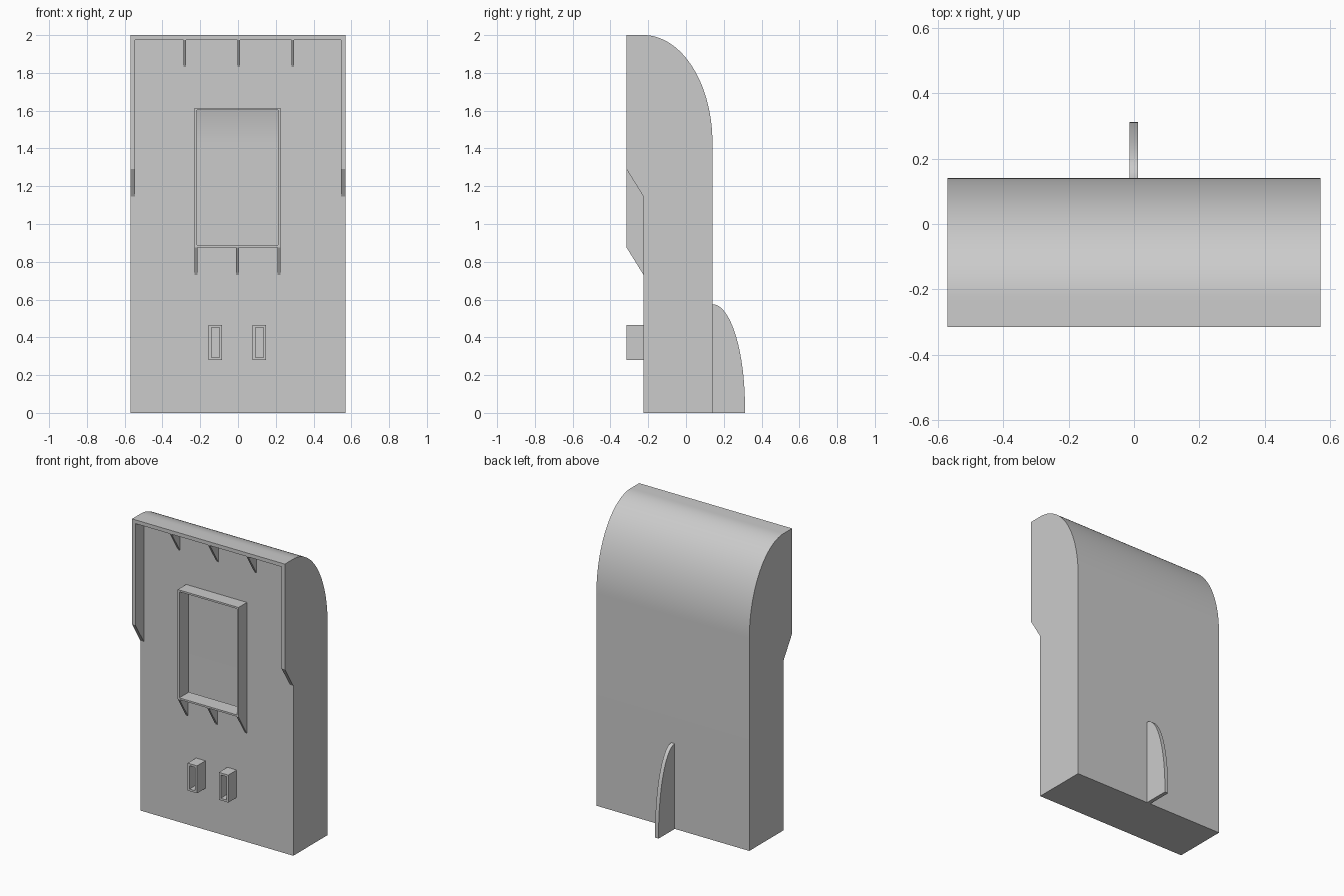
import bpy, bmesh, math

if "Cube" in bpy.data.objects:
    bpy.data.objects.remove(bpy.data.objects["Cube"], do_unlink=True)

# Single grey plastic
grey = bpy.data.materials.new("grey plastic")
grey.use_nodes = True
COLOUR = (0.6, 0.6, 0.6, 1)
grey.diffuse_color = COLOUR
grey.node_tree.nodes["Principled BSDF"].inputs["Base Color"].default_value = COLOUR

FRONT, PLATE, BACK = -0.315, -0.225, 0.14   # depth planes
WIDE, TOP, WALL = 0.57, 2.0, 0.012


def extrude(name, profile, x0, x1):
    """Extrude a (y, z) profile along x."""
    bm = bmesh.new()
    face = bm.faces.new([bm.verts.new((x0, y, z)) for y, z in profile])
    out = bmesh.ops.extrude_face_region(bm, geom=[face])
    verts = [v for v in out["geom"] if isinstance(v, bmesh.types.BMVert)]
    bmesh.ops.translate(bm, verts=verts, vec=(x1 - x0, 0, 0))
    bmesh.ops.recalc_face_normals(bm, faces=bm.faces)
    mesh = bpy.data.meshes.new(name)
    bm.to_mesh(mesh)
    bm.free()
    mesh.materials.append(grey)
    obj = bpy.data.objects.new(name, mesh)
    bpy.context.collection.objects.link(obj)
    return obj


def box(name, x0, x1, y0, y1, z0, z1):
    return extrude(name, [(y0, z0), (y1, z0), (y1, z1), (y0, z1)], x0, x1)


def activate(obj):
    bpy.ops.object.select_all(action="DESELECT")
    obj.select_set(True)
    bpy.context.view_layer.objects.active = obj


def cut(obj, cutter):
    """Subtract the cutter from the object, then discard it."""
    activate(obj)
    mod = obj.modifiers.new("cut", "BOOLEAN")
    mod.operation, mod.solver, mod.object = "DIFFERENCE", "EXACT", cutter
    bpy.ops.object.modifier_apply(modifier=mod.name)
    bpy.data.objects.remove(cutter, do_unlink=True)


def smooth(obj):
    activate(obj)
    bpy.ops.object.shade_smooth_by_angle(angle=math.radians(25))


def arc(cy, cz, ry, rz, steps=32):
    """Quarter ellipse from the back up to the top."""
    angles = [i / steps * math.pi / 2 for i in range(steps + 1)]
    return [(cy + ry * math.cos(a), cz + rz * math.sin(a)) for a in angles]


def tube(name, x0, x1, z0, z1, wall):
    """Open rectangular surround standing out from the front plate."""
    obj = box(name, x0, x1, FRONT, PLATE, z0, z1)
    cut(obj, box("opening", x0 + wall, x1 - wall, FRONT - 0.1, PLATE + 0.1,
                 z0 + wall, z1 - wall))
    return obj


def rib(name, x, z):
    """Thin triangular gusset hanging below z."""
    extrude(name, [(FRONT, z), (PLATE, z), (PLATE, z - 0.145)], x - 0.007, x + 0.007)


# Body with rounded back and projecting hood
SHOULDER = 1.43
profile = [(PLATE, 0), (BACK, 0)]
profile += arc(PLATE, SHOULDER, BACK - PLATE, TOP - SHOULDER)
profile += [(FRONT, TOP), (FRONT, 1.29), (PLATE, 1.145)]
body = extrude("body", profile, -WIDE, WIDE)
cut(body, box("recess", -0.545, 0.545, FRONT - 0.1, PLATE, 1.0, 1.975))

# Hollow interior, seen through the window
inner = [(PLATE + WALL, WALL), (BACK - WALL, WALL)]
inner += arc(PLATE + WALL, SHOULDER, BACK - PLATE - 2 * WALL, TOP - SHOULDER - 0.03)
cut(body, extrude("cavity", inner, WALL - WIDE, WIDE - WALL))
cut(body, box("window", -0.217, 0.212, FRONT, PLATE + 0.1, 0.888, 1.603))
smooth(body)

# Window surround
tube("window_frame", -0.229, 0.224, 0.876, 1.615, WALL)

# Gussets under the hood and under the window frame
for i, (hood_x, frame_x) in enumerate(zip((-0.281, 0.004, 0.29), (-0.222, -0.003, 0.217))):
    rib(f"hood_gusset_{i + 1}", hood_x, 1.975)
    rib(f"frame_gusset_{i + 1}", frame_x, 0.876)

# Two small sockets
tube("right_socket", -0.155, -0.085, 0.28, 0.465, 0.014)
tube("left_socket", 0.078, 0.148, 0.28, 0.465, 0.014)

# Rear stabilising fin
fin = extrude("rear_fin", [(BACK, 0), (0.312, 0)] + arc(BACK, 0.03, 0.172, 0.545), -0.014, 0.012)
smooth(fin)
